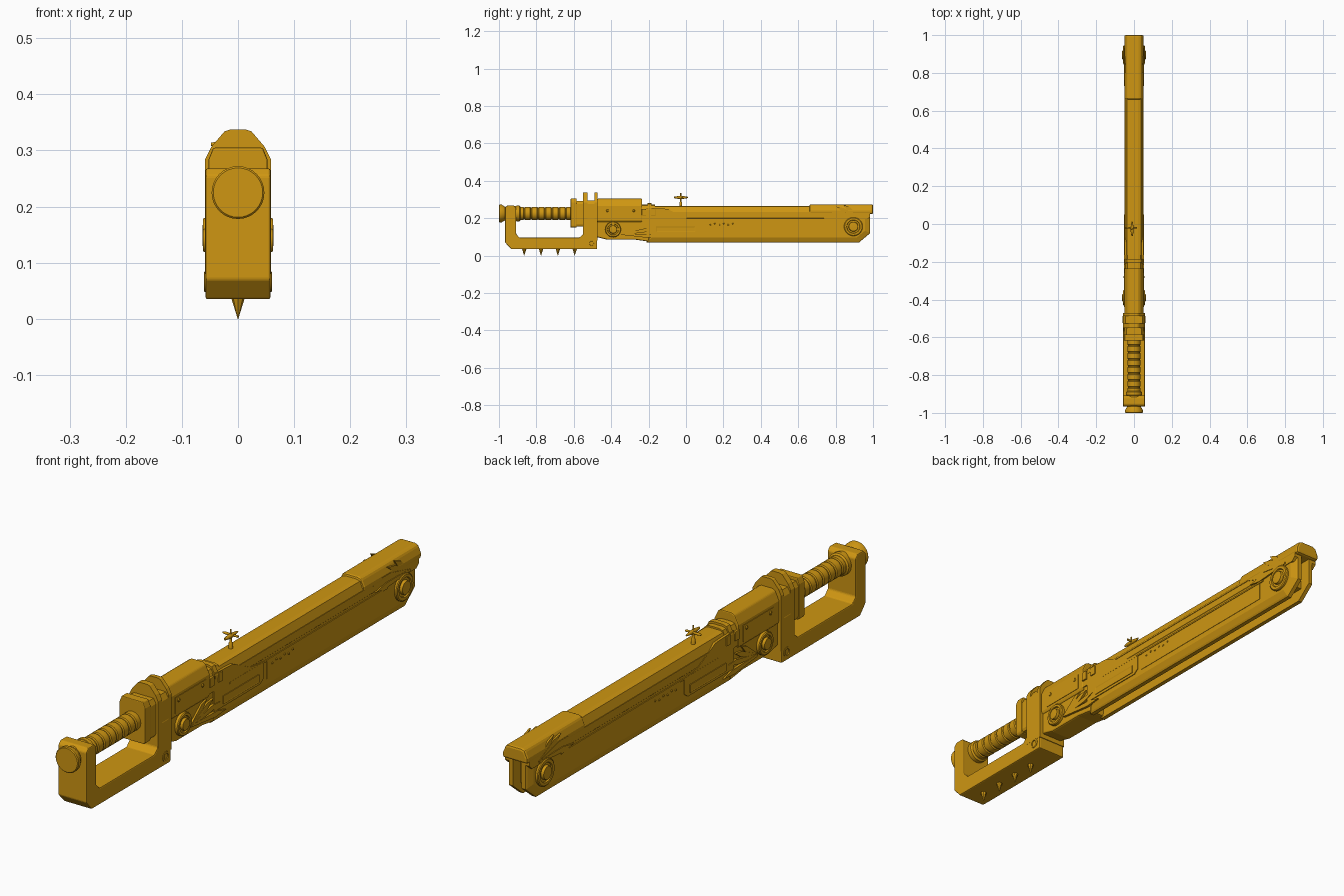
import bpy, bmesh, math
from mathutils import Vector

if "Cube" in bpy.data.objects:
    bpy.data.objects.remove(bpy.data.objects["Cube"])

gold = bpy.data.materials.new("gold")
gold.use_nodes = True
COLOUR = (0.62, 0.305, 0.006, 1)
gold.diffuse_color = COLOUR
gold.node_tree.nodes["Principled BSDF"].inputs["Base Color"].default_value = COLOUR


def finish(name, bm, bevel=0.0, mirror=False, smooth=False):
    bmesh.ops.recalc_face_normals(bm, faces=bm.faces)
    mesh = bpy.data.meshes.new(name)
    bm.to_mesh(mesh)
    bm.free()
    mesh.materials.append(gold)
    ob = bpy.data.objects.new(name, mesh)
    bpy.context.collection.objects.link(ob)
    if bevel:
        mod = ob.modifiers.new("bevel", "BEVEL")
        mod.width, mod.segments = bevel, 2
        mod.limit_method, mod.angle_limit = "ANGLE", math.radians(30)
    if mirror:
        ob.modifiers.new("mirror", "MIRROR")
    if smooth:
        bpy.context.view_layer.objects.active = ob
        ob.select_set(True)
        bpy.ops.object.shade_smooth_by_angle(angle=math.radians(35))
        ob.select_set(False)
    return ob


def extrude(bm, points, offset):
    face = bm.faces.new([bm.verts.new(p) for p in points])
    new = bmesh.ops.extrude_face_region(bm, geom=[face])["geom"]
    verts = [g for g in new if isinstance(g, bmesh.types.BMVert)]
    bmesh.ops.translate(bm, verts=verts, vec=offset)
    bmesh.ops.recalc_face_normals(bm, faces=bm.faces)
    return [g for g in new if isinstance(g, bmesh.types.BMFace)]


def plate(name, outline, x0, x1, steps=(), mirror=True, bevel=0.0):
    """Side outline in (y, z) pushed along x, then stepped inwards."""
    bm = bmesh.new()
    cap = extrude(bm, [(x0, y, z) for y, z in outline], (x1 - x0, 0, 0))
    for inset, depth in steps:
        bmesh.ops.inset_region(bm, faces=cap, thickness=inset, depth=depth,
                               use_even_offset=True)
    return finish(name, bm, bevel, mirror)


def bar(name, half, y0, y1, bevel=0.0):
    """Half cross-section in (x, z), bottom to top, run along y."""
    bm = bmesh.new()
    ring = half + [(-x, z) for x, z in reversed(half)]
    extrude(bm, [(x, y0, z) for x, z in ring], (0, y1 - y0, 0))
    return finish(name, bm, bevel)


def turned(name, profile, axis, centre, mirror=False, sides=32):
    """Profile of (distance, radius) spun about the axis."""
    bm = bmesh.new()
    rings = []
    for d, r in profile:
        ring = []
        for i in range(sides):
            a = math.tau * i / sides
            c, s = r * math.cos(a), r * math.sin(a)
            p = {"x": (d, c, s), "y": (c, d, s), "z": (c, s, d)}[axis]
            ring.append(bm.verts.new(Vector(p) + Vector(centre)))
        rings.append(ring)
    for a, b in zip(rings, rings[1:]):
        for i in range(sides):
            j = (i + 1) % sides
            bm.faces.new((a[i], a[j], b[j], b[i]))
    bm.faces.new(rings[0])
    bm.faces.new(rings[-1])
    return finish(name, bm, 0, mirror, True)


def rect(y0, y1, z0, z1):
    return [(y0, z0), (y1, z0), (y1, z1), (y0, z1)]


# Blade: two side plates around a narrow core, under a long spine
plate("blade_side", [(-0.21, 0.07), (0.925, 0.07), (0.985, 0.12), (0.985, 0.24),
                     (-0.21, 0.24)], 0.018, 0.034, [(0.006, 0.004), (0.022, 0.009)])
plate("blade_core", rect(-0.25, 0.94, 0.115, 0.24), -0.02, 0.02, mirror=False)
bar("blade_spine", [(0.044, 0.195), (0.048, 0.2), (0.048, 0.232), (0.036, 0.262), (0.02, 0.266)],
    -0.2, 0.9)
bar("spine_groove_rail", [(0.05, 0.225), (0.05, 0.231)], -0.1, 0.72)
bar("tip_cap", [(0.051, 0.222), (0.051, 0.242), (0.039, 0.27), (0.025, 0.274)],
    0.66, 1.0, 0.008)
plate("tip_cheek", [(0.72, 0.222), (0.8, 0.195), (0.97, 0.195), (0.985, 0.21), (0.985, 0.24),
                    (0.72, 0.24)], 0.03, 0.05)
plate("side_panel", rect(0.1, 0.78, 0.118, 0.184), 0.046, 0.0485, [(0.004, 0)])
plate("side_rib", rect(-0.12, 0.8, 0.184, 0.19), 0.046, 0.0505)
plate("root_panel", [(-0.21, 0.115), (0.06, 0.115), (0.08, 0.13), (0.08, 0.19),
                     (0.0, 0.2), (-0.1, 0.25), (-0.21, 0.255)], 0.04, 0.05)
plate("root_strip", rect(-0.16, 0.05, 0.125, 0.155), 0.048, 0.0525, [(0.004, -0.001)])
for i in range(6):
    turned("panel_rivet", [(0, 0.004), (0.003, 0.003)], "x",
           (0.0485, 0.13 + 0.024 * i, 0.165 + 0.006 * (i % 2)), True, 8)

# Round hubs on the sides at tip and root
for name, y, z, r in (("tip_hub", 0.895, 0.155, 0.05), ("root_hub", -0.39, 0.14, 0.042)):
    turned(name, [(0.03, r), (0.054, r), (0.057, r * 0.93), (0.057, r * 0.72),
                  (0.052, r * 0.68), (0.052, r * 0.52), (0.062, r * 0.48),
                  (0.063, r * 0.2)], "x", (0, y, z), True)


# Fans of thin feathers beside the hubs
def feathers(name, y, z, way, tilt, length):
    for i in range(4):
        a = math.radians(tilt + 13 * i)
        along = Vector((way * math.cos(a), math.sin(a)))
        across = Vector((-along.y, along.x)) * 0.01
        root, l = Vector((y, z)), length * (1 - 0.15 * i)
        pts = [root - across * 0.4, root + along * l * 0.7 - across, root + along * l,
               root + along * l * 0.75 + across, root + across * 0.4]
        plate(name, [tuple(p) for p in pts], 0.044, 0.053 - 0.0008 * i)


feathers("root_feather", -0.345, 0.115, 1, -4, 0.2)
feathers("tip_feather", 0.93, 0.205, -1, -2, 0.2)

# Motor housing and neck between guard and blade
bar("motor_housing", [(0.046, 0.18), (0.05, 0.19), (0.05, 0.265), (0.034, 0.298), (0.022, 0.304)],
    -0.475, -0.235, 0.004)
plate("neck_block", [(-0.48, 0.1), (-0.42, 0.085), (-0.27, 0.085), (-0.2, 0.075),
                     (-0.18, 0.2), (-0.48, 0.2)], -0.044, 0.044, mirror=False, bevel=0.006)
bar("neck_collar", [(0.048, 0.19), (0.048, 0.24), (0.034, 0.268), (0.02, 0.272)], -0.24, -0.165)
bar("collar_band", [(0.051, 0.235), (0.051, 0.246), (0.036, 0.276), (0.02, 0.28)], -0.205, -0.185)
plate("housing_panel", rect(-0.44, -0.26, 0.195, 0.255), 0.049, 0.052, [(0.004, 0)])
for y in (-0.42, -0.28):
    turned("housing_bolt", [(0, 0.007), (0.003, 0.005)], "x", (0.052, y, 0.24), True, 12)
for y in (-0.225, -0.175):
    plate("latch", rect(y - 0.012, y + 0.012, 0.215, 0.25), 0.045, 0.054, bevel=0.002)

# Hand guard frame, one open loop outline
plate("hand_guard", [(-0.967, 0.255), (-0.967, 0.07), (-0.935, 0.035), (-0.475, 0.035),
                     (-0.475, 0.2), (-0.55, 0.2), (-0.55, 0.115), (-0.57, 0.096),
                     (-0.89, 0.096), (-0.908, 0.115), (-0.908, 0.255), (-0.92, 0.268),
                     (-0.955, 0.268)], -0.058, 0.058, mirror=False, bevel=0.004)
bar("guard_block", [(0.057, 0.13), (0.057, 0.275), (0.046, 0.295)], -0.55, -0.475)
for y0, y1 in ((-0.55, -0.527), (-0.488, -0.472)):
    bar("guard_fin", [(0.0585, 0.08), (0.0585, 0.285), (0.048, 0.306), (0.024, 0.334),
                      (0.015, 0.337)], y0, y1)
bar("grip_plate", [(0.047, 0.15), (0.053, 0.158), (0.053, 0.283), (0.044, 0.305)],
    -0.617, -0.585, 0.003)
bar("grip_plate_inner", [(0.045, 0.155), (0.05, 0.165), (0.05, 0.275), (0.04, 0.293)], -0.59, -0.54)
turned("guard_bolt", [(0.05, 0.018), (0.06, 0.018), (0.061, 0.012), (0.058, 0.011),
                      (0.058, 0.004)], "x", (0, -0.505, 0.066), True, 20)

# Ribbed grip and flared pommel
ribs = []
for i in range(8):
    y = -0.9 + 0.037 * i
    ribs += [(y, 0.031), (y + 0.003, 0.035), (y + 0.03, 0.035), (y + 0.033, 0.031)]
turned("grip", ribs + [(-0.58, 0.031)], "y", (0, 0, 0.225))
turned("grip_ring", [(-0.91, 0.036), (-0.905, 0.042), (-0.89, 0.042), (-0.885, 0.036)],
       "y", (0, 0, 0.225))
turned("pommel", [(-1.0, 0.044), (-0.997, 0.047), (-0.985, 0.047), (-0.967, 0.036),
                  (-0.95, 0.04), (-0.9, 0.04)], "y", (0, 0, 0.225))

# Spikes under the guard
for i in range(4):
    turned("knuckle_spike", [(0.0, 0.0006), (0.037, 0.012)], "z", (0, -0.865 + 0.09 * i, 0), sides=8)

# Small valve on the spine
turned("valve_stem", [(0.26, 0.008), (0.285, 0.007), (0.29, 0.004), (0.334, 0.003)], "z",
       (-0.01, -0.028, 0), sides=12)
turned("valve_spout", [(-0.035, 0.004), (-0.01, 0.008), (0.01, 0.008), (0.04, 0.003)], "y",
       (-0.01, -0.028, 0.311), sides=12)
turned("valve_lever", [(-0.048, 0.003), (-0.036, 0.005), (-0.01, 0.004), (0.015, 0.004)], "x",
       (0, -0.02, 0.311), sides=12)
